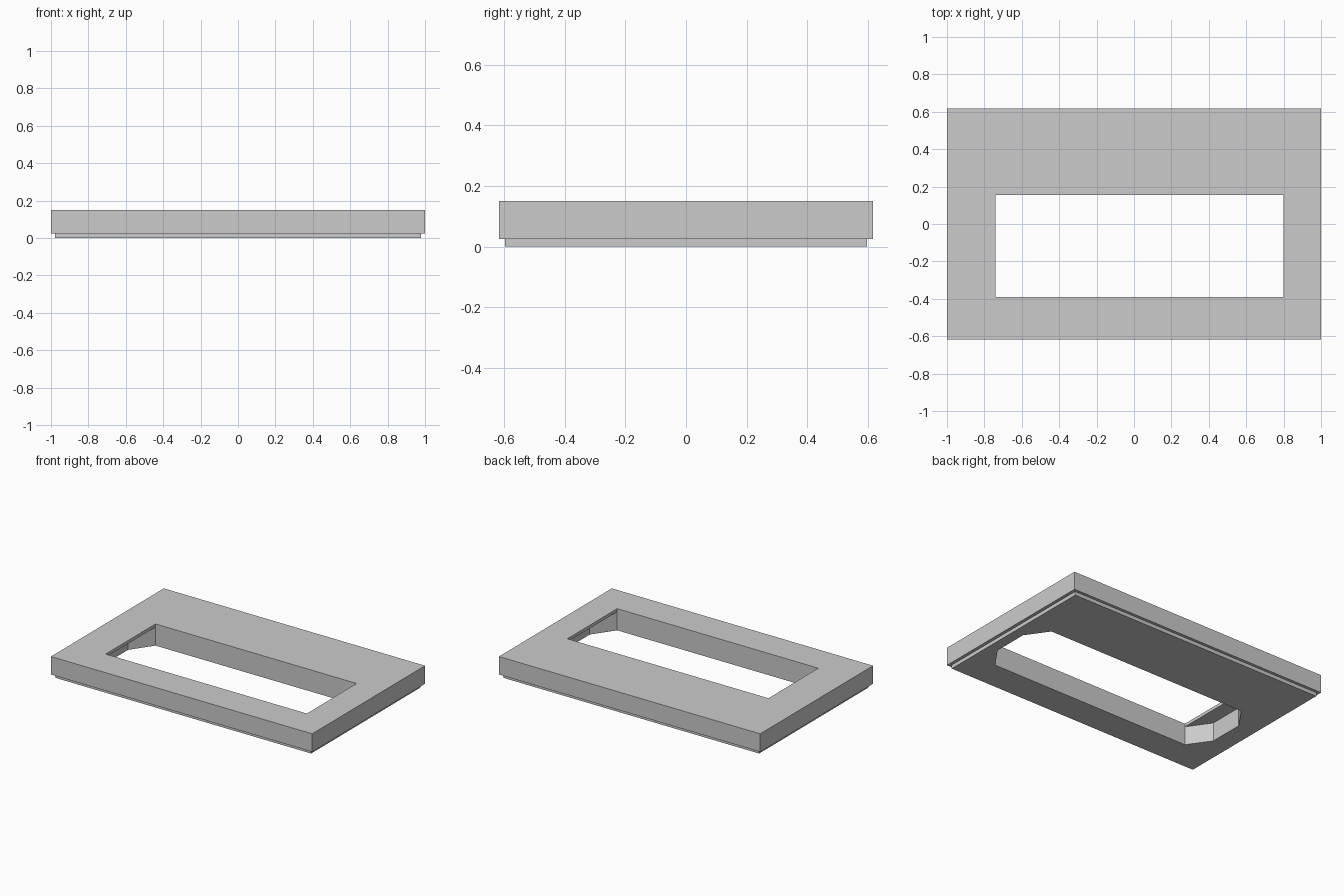
import bpy
import bmesh

if "Cube" in bpy.data.objects:
    bpy.data.objects.remove(bpy.data.objects["Cube"], do_unlink=True)

grey = bpy.data.materials.new("plain grey")
grey.use_nodes = True
grey.diffuse_color = (0.6, 0.6, 0.6, 1)
grey.node_tree.nodes["Principled BSDF"].inputs["Base Color"].default_value = (0.6, 0.6, 0.6, 1)


def prism(name, outline, bottom, top):
    """Extrude a counter-clockwise outline between two heights."""
    bm = bmesh.new()
    face = bm.faces.new([bm.verts.new((x, y, bottom)) for x, y in outline])
    extruded = bmesh.ops.extrude_face_region(bm, geom=[face])["geom"]
    verts = [v for v in extruded if isinstance(v, bmesh.types.BMVert)]
    bmesh.ops.translate(bm, verts=verts, vec=(0, 0, top - bottom))
    bmesh.ops.recalc_face_normals(bm, faces=bm.faces)
    mesh = bpy.data.meshes.new(name)
    bm.to_mesh(mesh)
    bm.free()
    mesh.materials.append(grey)
    obj = bpy.data.objects.new(name, mesh)
    bpy.context.collection.objects.link(obj)
    return obj


def rectangle(x0, x1, y0, y1):
    return [(x0, y0), (x1, y0), (x1, y1), (x0, y1)]


def combine(target, tool, operation):
    """Apply a boolean and discard the tool."""
    tool.hide_render = True
    mod = target.modifiers.new(operation, "BOOLEAN")
    mod.operation = operation
    mod.solver = "EXACT"
    mod.object = tool
    bpy.context.view_layer.objects.active = target
    bpy.ops.object.modifier_apply(modifier=mod.name)
    bpy.data.objects.remove(tool, do_unlink=True)


# Slab with a slightly inset base underneath
slab = prism("slab", rectangle(-1, 1, -0.617, 0.617), 0.025, 0.15)
base = prism("base", rectangle(-0.978, 0.978, -0.597, 0.597), 0, 0.05)
combine(slab, base, "UNION")

# Rectangular opening, widened at both ends below a thin top lip
x0, x1, y0, y1 = -0.74, 0.80, -0.39, 0.155
bulge, slant = 0.105, 0.15
undercut = [(x0, y0), (x1, y0), (x1 + bulge, y0 + slant), (x1 + bulge, y1 - slant),
            (x1, y1), (x0, y1), (x0 - bulge, y1 - slant), (x0 - bulge, y0 + slant)]
combine(slab, prism("undercut_cutter", undercut, -0.1, 0.128), "DIFFERENCE")
combine(slab, prism("opening_cutter", rectangle(x0, x1, y0, y1), 0.06, 0.3), "DIFFERENCE")
slab.name = "countertop_with_opening"
